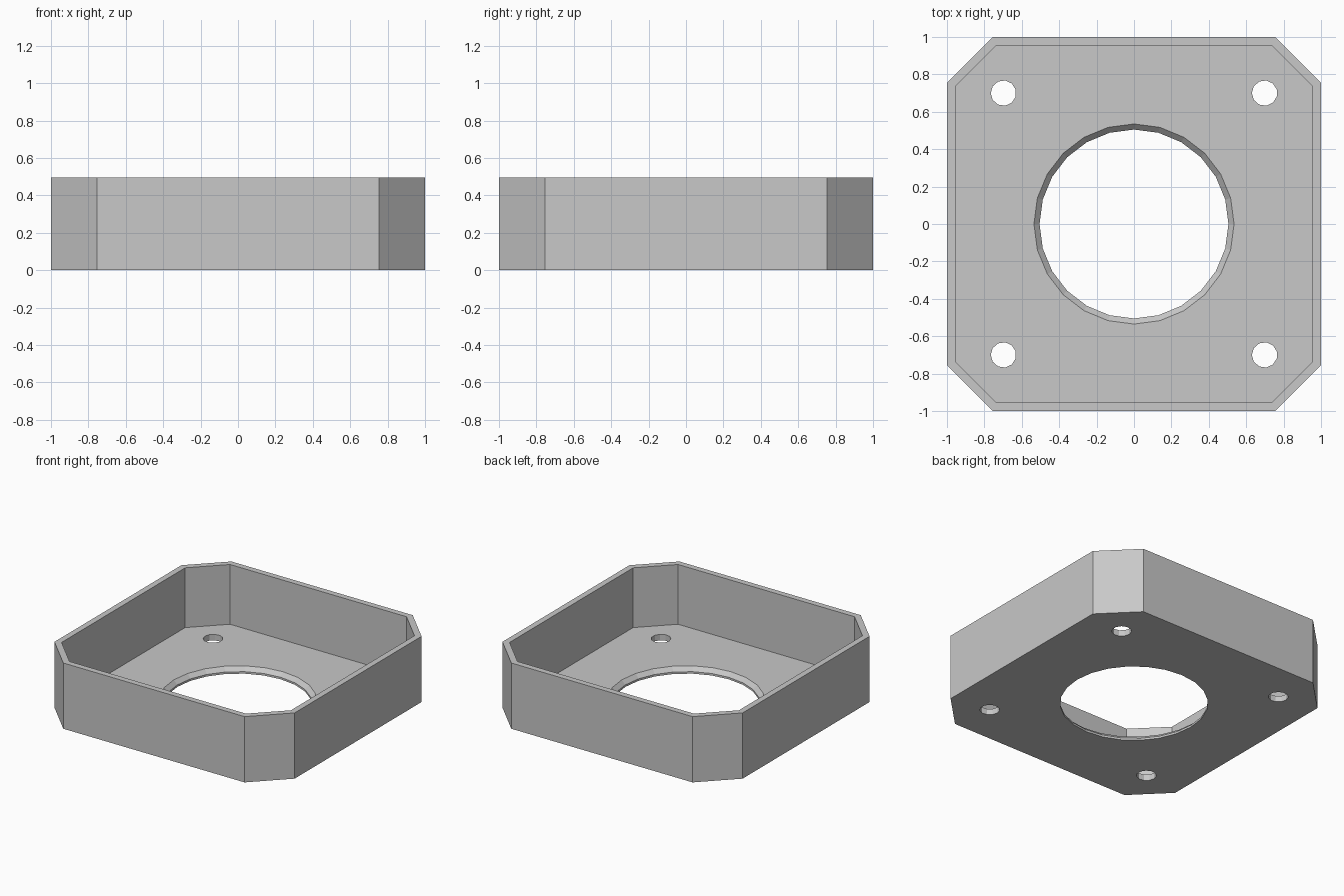
import bpy
import bmesh
from math import cos, sin, pi

if "Cube" in bpy.data.objects:
    bpy.data.objects.remove(bpy.data.objects["Cube"])

HEIGHT, WALL = 0.495, 0.045
HOLE_R, CHAMFER = 0.505, 0.03

grey = bpy.data.materials.new("light_grey")
grey.use_nodes = True
colour = (0.58, 0.58, 0.58, 1)
grey.diffuse_color = colour
grey.node_tree.nodes["Principled BSDF"].inputs["Base Color"].default_value = colour


def octagon(half, cut):
    """Square outline with clipped corners, counter-clockwise."""
    quarter = [(half, -cut), (half, cut)]
    points = []
    for _ in range(4):
        points += quarter
        quarter = [(-y, x) for x, y in quarter]
    return points


def circle(radius, sides, cx=0, cy=0, start=0):
    angles = [start + 2 * pi * i / sides for i in range(sides)]
    return [(cx + radius * cos(a), cy + radius * sin(a)) for a in angles]


def loft(name, sections):
    """Closed solid through (outline, z) sections, from bottom to top."""
    bm = bmesh.new()
    rings = [[bm.verts.new((x, y, z)) for x, y in pts] for pts, z in sections]
    n = len(rings[0])
    for low, high in zip(rings, rings[1:]):
        for i in range(n):
            j = (i + 1) % n
            bm.faces.new((low[i], low[j], high[j], high[i]))
    bm.faces.new(rings[0][::-1])
    bm.faces.new(rings[-1])
    mesh = bpy.data.meshes.new(name)
    bm.to_mesh(mesh)
    bm.free()
    mesh.materials.append(grey)
    obj = bpy.data.objects.new(name, mesh)
    bpy.context.collection.objects.link(obj)
    return obj


# Outer block with clipped corners
outer = octagon(1, 0.755)
tray = loft("tray_housing", [(outer, 0), (outer, HEIGHT)])

# Cavity leaving an even wall and floor
inner = octagon(1 - WALL, 0.735)
cutters = [loft("cavity_cutter", [(inner, WALL), (inner, HEIGHT + 0.2)])]

# Central opening, chamfered at its upper rim
bore = circle(HOLE_R, 24)
rim = circle(HOLE_R + CHAMFER, 24)
cutters.append(loft("opening_cutter", [
    (bore, -0.1), (bore, WALL - CHAMFER), (rim, WALL), (rim, 0.2)]))

# Four screw holes near the corners
for sx in (-1, 1):
    for sy in (-1, 1):
        hole = circle(0.068, 11, sx * 0.698, sy * 0.7, pi)
        cutters.append(loft("screw_hole_cutter", [(hole, -0.1), (hole, 0.2)]))

for cutter in cutters:
    cutter.hide_render = True
    mod = tray.modifiers.new(cutter.name, "BOOLEAN")
    mod.operation = "DIFFERENCE"
    mod.solver = "EXACT"
    mod.object = cutter

# Bake the cuts and discard the cutters
depsgraph = bpy.context.evaluated_depsgraph_get()
result = bpy.data.meshes.new_from_object(tray.evaluated_get(depsgraph))
tray.modifiers.clear()
tray.data = result
for cutter in cutters:
    bpy.data.objects.remove(cutter)
